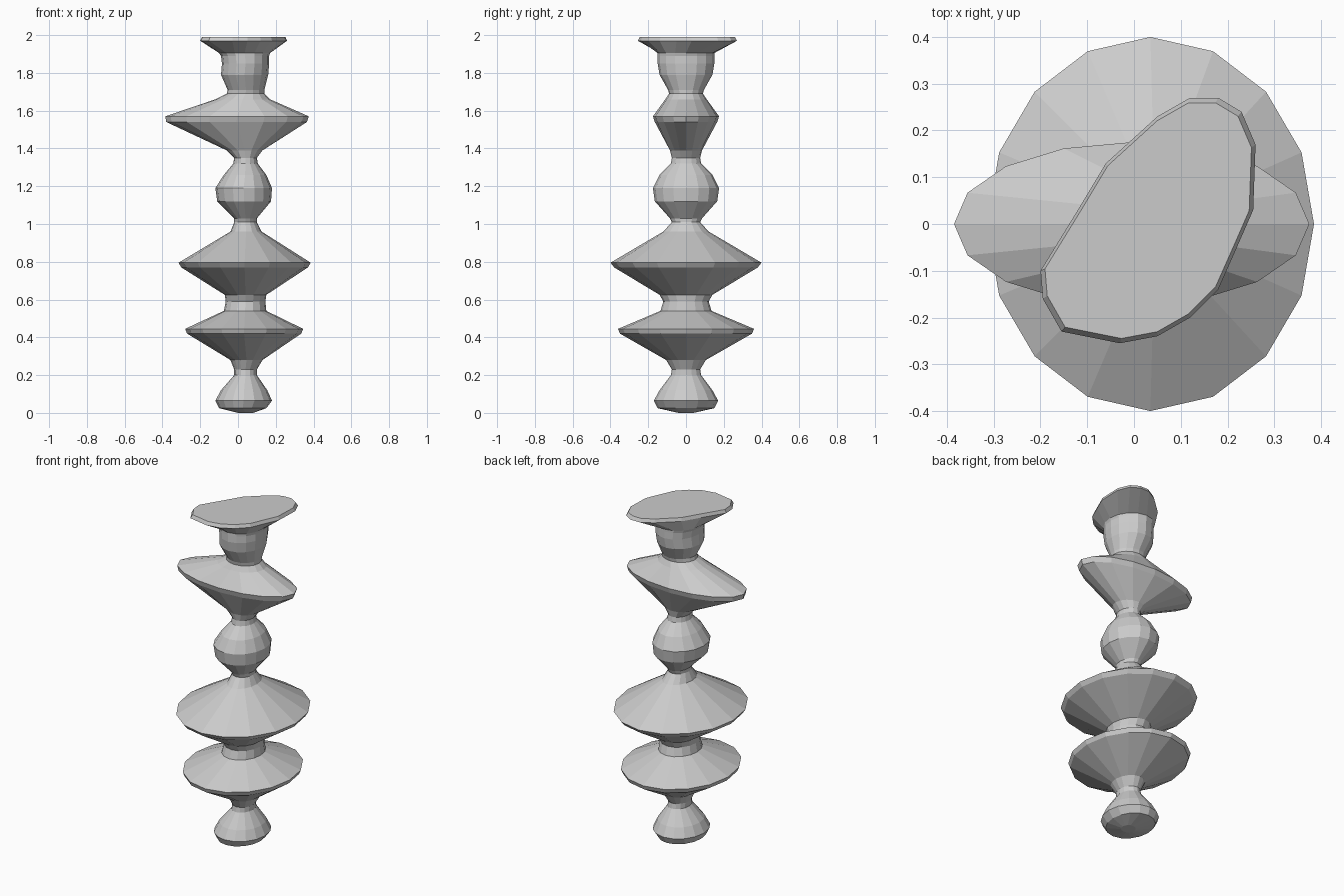
import bpy, bmesh, math

N = 16  # sides of every ring


def ring(z, x0, x1, ry, cy=0.0):
    """Elliptical ring spanning x0..x1 and +-ry at height z."""
    cx, rx = (x0 + x1) / 2, (x1 - x0) / 2
    return [(cx + rx * math.cos(2 * math.pi * i / N),
             cy + ry * math.sin(2 * math.pi * i / N), z) for i in range(N)]


def loft(name, rings, cap_bottom=False, cap_top=False):
    """Skin a list of rings into one faceted part."""
    bm = bmesh.new()
    loops = [[bm.verts.new(p) for p in r] for r in rings]
    for a, b in zip(loops, loops[1:]):
        for i in range(N):
            j = (i + 1) % N
            bm.faces.new((a[i], a[j], b[j], b[i]))
    if cap_bottom:
        bm.faces.new(loops[0][::-1])
    if cap_top:
        bm.faces.new(loops[-1])
    mesh = bpy.data.meshes.new(name)
    bm.to_mesh(mesh)
    bm.free()
    obj = bpy.data.objects.new(name, mesh)
    bpy.context.collection.objects.link(obj)
    return obj


# Shared necks between the turned sections
neck_a = ring(0.23, -0.02, 0.10, 0.075)
neck_b = ring(0.59, -0.065, 0.145, 0.12)
neck_c = ring(1.01, -0.02, 0.10, 0.075)
neck_d = ring(1.35, -0.02, 0.10, 0.075)
neck_e = ring(1.69, -0.06, 0.14, 0.09)
neck_f = ring(1.89, -0.09, 0.165, 0.15)

# Rounded foot
loft("foot", [ring(0.0, 0.0, 0.08, 0.04), ring(0.025, -0.10, 0.15, 0.15),
              ring(0.065, -0.12, 0.18, 0.17), ring(0.12, -0.09, 0.155, 0.14),
              ring(0.20, -0.02, 0.10, 0.08), neck_a], cap_bottom=True)

# Lower wide disc
loft("lower_disc", [neck_a, ring(0.28, -0.04, 0.13, 0.105),
                    ring(0.42, -0.27, 0.335, 0.35), ring(0.445, -0.28, 0.345, 0.36),
                    ring(0.54, -0.075, 0.15, 0.135), neck_b])

# Large middle disc
loft("middle_disc", [neck_b, ring(0.625, -0.07, 0.15, 0.14),
                     ring(0.77, -0.30, 0.37, 0.38), ring(0.795, -0.315, 0.385, 0.40),
                     ring(0.96, -0.04, 0.125, 0.12), neck_c])

# Round bead
loft("bead", [neck_c, ring(1.03, -0.02, 0.10, 0.085), ring(1.12, -0.11, 0.175, 0.165),
              ring(1.19, -0.12, 0.18, 0.175), ring(1.26, -0.075, 0.15, 0.14),
              ring(1.32, -0.025, 0.105, 0.08), neck_d])

# Narrow oval disc, wide left to right
loft("oval_disc", [neck_d, ring(1.39, -0.06, 0.13, 0.085),
                   ring(1.54, -0.38, 0.365, 0.165), ring(1.57, -0.385, 0.375, 0.175),
                   ring(1.66, -0.12, 0.17, 0.11), neck_e])

# Collar under the rim
loft("collar", [neck_e, ring(1.71, -0.055, 0.14, 0.095), ring(1.79, -0.09, 0.16, 0.14),
                ring(1.85, -0.085, 0.165, 0.15), neck_f])

# Skewed oval rim with a flat top
outline = [(.255, .03), (.26, .17), (.23, .24), (.18, .27), (.12, .27), (.05, .23),
           (-.06, .13), (-.12, .03), (-.2, -.1), (-.195, -.16), (-.155, -.23),
           (-.03, -.255), (.05, -.24), (.12, -.2), (.18, -.14), (.22, -.05)]
rim = [(x, y, 1.97) for x, y in outline]
top = [(.04 + (x - .04) * .96, y * .96, 1.99) for x, y in outline]
loft("top_rim", [neck_f, ring(1.905, -0.10, 0.17, 0.15), rim, top], cap_top=True)
